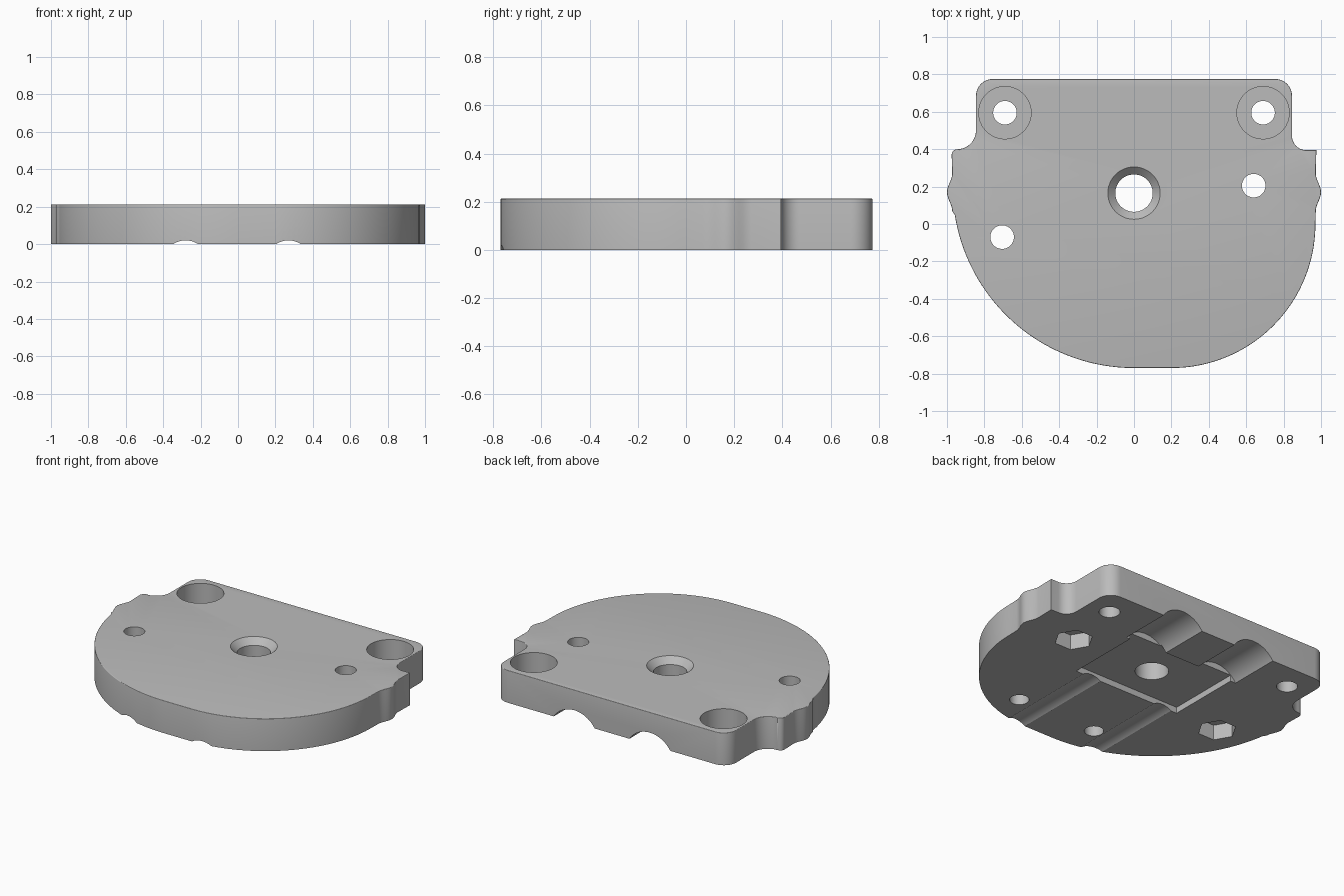
import bpy, bmesh
from math import radians, cos, sin, pi
from mathutils import Matrix, Vector

cube = bpy.data.objects.get("Cube")
if cube:
    bpy.data.objects.remove(cube, do_unlink=True)

HEIGHT = 0.213
GREY = (0.5, 0.5, 0.5, 1)

grey = bpy.data.materials.new("plain_grey")
grey.use_nodes = True
grey.diffuse_color = GREY
grey.node_tree.nodes["Principled BSDF"].inputs["Base Color"].default_value = GREY


def add_object(name, bm):
    bmesh.ops.recalc_face_normals(bm, faces=bm.faces)
    mesh = bpy.data.meshes.new(name)
    bm.to_mesh(mesh)
    bm.free()
    mesh.materials.append(grey)
    obj = bpy.data.objects.new(name, mesh)
    bpy.context.collection.objects.link(obj)
    return obj


def arc(cx, cy, r, start, end, steps):
    angles = [radians(start + (end - start) * i / steps) for i in range(steps + 1)]
    return [(cx + r * cos(a), cy + r * sin(a)) for a in angles]


def bump(side, low, high, steps=12):
    """Small rounded swelling on the side of the plate."""
    points = []
    for i in range(steps + 1):
        t = i / steps
        points.append((side * (0.972 + 0.028 * sin(pi * t) ** 2), low + (high - low) * t))
    return points


# Plate outline, counterclockwise from the front edge
outline = arc(0.2, 0, 0.77, -90, 0, 40)
outline += bump(1, 0.07, 0.27) + [(0.975, 0.395)]
outline += arc(0.92, 0.47, 0.075, -90, -180, 10)
outline += arc(0.755, 0.685, 0.09, 0, 90, 10)
outline += arc(-0.755, 0.685, 0.09, 90, 180, 10)
outline += arc(-0.945, 0.5, 0.1, 0, -90, 12)
outline += arc(-0.945, 0.37, 0.03, 90, 180, 6)
outline += bump(-1, 0.27, 0.07)
outline += arc(0, 0.2, 0.97, 189, 270, 44)

# Plate body with a rounded top rim
bm = bmesh.new()
base = bm.faces.new([bm.verts.new((x, y, 0)) for x, y in outline])
top = bmesh.ops.extrude_face_region(bm, geom=[base])["geom"]
bmesh.ops.translate(bm, verts=[g for g in top if isinstance(g, bmesh.types.BMVert)],
                    vec=(0, 0, HEIGHT))
rim = [e for e in bm.edges if all(v.co.z > HEIGHT / 2 for v in e.verts)]
bmesh.ops.bevel(bm, geom=rim, offset=0.02, segments=4, profile=0.5,
                affect='EDGES', clamp_overlap=True)
plate = add_object("base_plate", bm)

cutters = []


def cut_round(name, x, y, r, low, high, r_top=None, sides=48, turn=0):
    bm = bmesh.new()
    place = Matrix.Translation((x, y, (low + high) / 2)) @ Matrix.Rotation(turn, 4, 'Z')
    bmesh.ops.create_cone(bm, cap_ends=True, segments=sides, radius1=r,
                          radius2=r_top or r, depth=high - low, matrix=place)
    cutters.append(add_object(name, bm))


def cut_groove(name, x, r, y0, y1):
    bm = bmesh.new()
    place = Matrix.Translation((x, (y0 + y1) / 2, -0.098)) @ Matrix.Rotation(pi / 2, 4, 'X')
    bmesh.ops.create_cone(bm, cap_ends=True, segments=96, radius1=r, radius2=r,
                          depth=y1 - y0, matrix=place)
    cutters.append(add_object(name, bm))


# Underside recess and lengthwise grooves
bm = bmesh.new()
bmesh.ops.create_cube(bm, size=1, matrix=Matrix.LocRotScale(
    Vector((0, 0.185, -0.01)), None, Vector((0.78, 0.51, 0.1))))
cutters.append(add_object("recess_cutter", bm))
for x in (-0.28, 0.27):
    cut_groove("front_groove_cutter", x, 0.118, -0.9, 0.2)
    cut_groove("back_groove_cutter", x, 0.178, 0.43, 0.9)

# Centre hole with a chamfered mouth
cut_round("centre_hole_cutter", 0, 0.165, 0.1, -0.1, 0.3)
cut_round("centre_chamfer_cutter", 0, 0.165, 0.098, HEIGHT - 0.042, HEIGHT + 0.01, r_top=0.15)

# Counterbored corner holes
for x in (-0.69, 0.69):
    cut_round("corner_hole_cutter", x, 0.595, 0.063, -0.1, 0.3)
    cut_round("counterbore_cutter", x, 0.595, 0.14, 0.08, 0.3)

# Bolt holes with hexagonal pockets underneath
for x, y in ((0.64, 0.205), (-0.705, -0.07)):
    cut_round("bolt_hole_cutter", x, y, 0.063, -0.1, 0.3)
    cut_round("hex_pocket_cutter", x, y, 0.117, -0.1, 0.1, sides=6, turn=pi / 6 * (x > 0 or 1))

# Blind holes in the underside
for x in (0.43, -0.15):
    cut_round("blind_hole_cutter", x, -0.55, 0.058, -0.1, 0.12)

# Apply all cuts, then drop the cutters
for cutter in cutters:
    cutter.hide_render = True
    mod = plate.modifiers.new(cutter.name, 'BOOLEAN')
    mod.operation = 'DIFFERENCE'
    mod.solver = 'EXACT'
    mod.object = cutter
graph = bpy.context.evaluated_depsgraph_get()
plate.data = bpy.data.meshes.new_from_object(plate.evaluated_get(graph))
plate.modifiers.clear()
plate.data.materials.clear()
plate.data.materials.append(grey)
for poly in plate.data.polygons:
    poly.material_index = 0
for cutter in cutters:
    bpy.data.objects.remove(cutter, do_unlink=True)

for obj in bpy.context.selected_objects:
    obj.select_set(False)
plate.select_set(True)
bpy.context.view_layer.objects.active = plate
bpy.ops.object.shade_smooth_by_angle(angle=radians(30))
